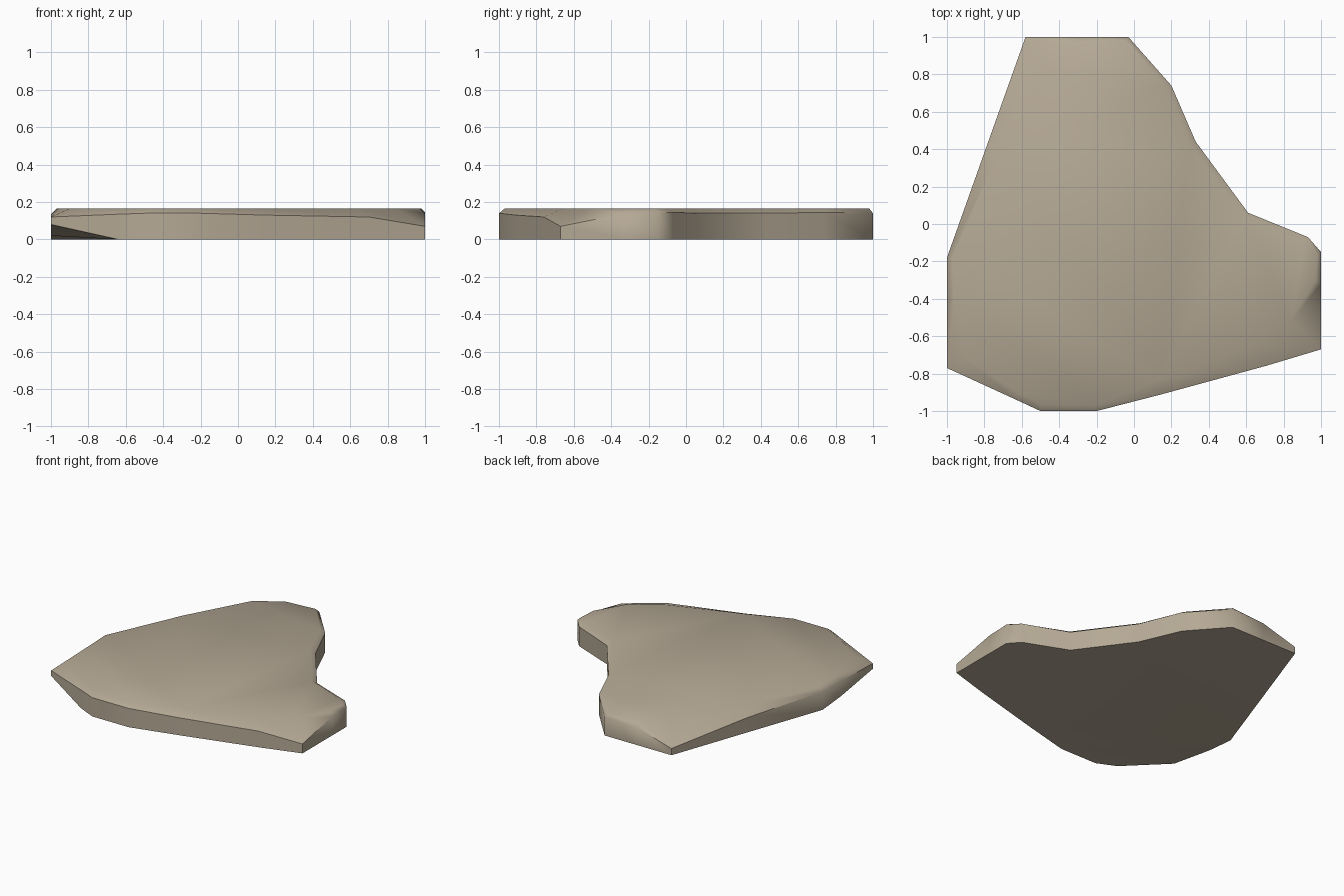
import bpy, bmesh, math

H = 0.165
# outline, counter-clockwise: x, y, bottom z, rim z, x and y of the flat top edge
RIM = [
    (1.00, -0.67, 0.00, 0.07, 0.84, -0.52),
    (0.70, -0.76, 0.00, 0.12, 0.62, -0.66),
    (0.15, -0.91, 0.00, 0.13, 0.14, -0.83),
    (-0.20, -1.00, 0.00, 0.14, -0.21, -0.97),
    (-0.50, -1.00, 0.00, 0.14, -0.49, -0.97),
    (-0.64, -0.935, 0.00, 0.135, -0.62, -0.90),
    (-1.00, -0.77, 0.08, 0.12, -0.90, -0.72),
    (-1.00, -0.40, 0.02, 0.13, -0.96, -0.40),
    (-1.00, -0.18, 0.00, 0.135, -0.97, -0.18),
    (-0.79, 0.41, 0.00, 0.11, -0.72, 0.38),
    (-0.58, 1.00, 0.00, 0.05, -0.47, 0.84),
    (-0.30, 1.00, 0.00, 0.13, -0.28, 0.96),
    (-0.03, 1.00, 0.00, 0.14, -0.05, 0.98),
    (0.20, 0.74, 0.00, 0.145, 0.17, 0.73),
    (0.33, 0.44, 0.00, 0.14, 0.30, 0.42),
    (0.61, 0.06, 0.00, 0.14, 0.59, 0.03),
    (0.93, -0.07, 0.00, 0.145, 0.91, -0.10),
    (1.00, -0.15, 0.00, 0.145, 0.98, -0.17),
    (1.00, -0.32, 0.00, 0.14, 0.97, -0.30),
]
CORNER = 6  # the undercut corner

bm = bmesh.new()
low = [bm.verts.new((p[0], p[1], p[2])) for p in RIM]
mid = [bm.verts.new((p[0], p[1], p[3])) for p in RIM]
top = [bm.verts.new((p[4], p[5], H)) for p in RIM]

# walls and top chamfer
n = len(RIM)
for a, b in ((low, mid), (mid, top)):
    for i in range(n):
        j = (i + 1) % n
        bm.faces.new((a[i], a[j], b[j], b[i]))

# top, bottom and the undercut facet
bm.faces.new(top)
bm.faces.new([v for i, v in enumerate(low) if i != CORNER][::-1])
bm.faces.new((low[CORNER + 1], low[CORNER], low[CORNER - 1]))
bmesh.ops.triangulate(bm, faces=[f for f in bm.faces if len(f.verts) > 4])
bmesh.ops.recalc_face_normals(bm, faces=bm.faces)

me = bpy.data.meshes.new("stone_slab")
bm.to_mesh(me)
bm.free()
slab = bpy.data.objects.new("stone_slab", me)
bpy.context.collection.objects.link(slab)

# stone colour
mat = bpy.data.materials.new("tan stone")
mat.diffuse_color = (0.46, 0.395, 0.30, 1)
me.materials.append(mat)

bpy.context.view_layer.objects.active = slab
slab.select_set(True)
bpy.ops.object.shade_smooth_by_angle(angle=math.radians(50))
